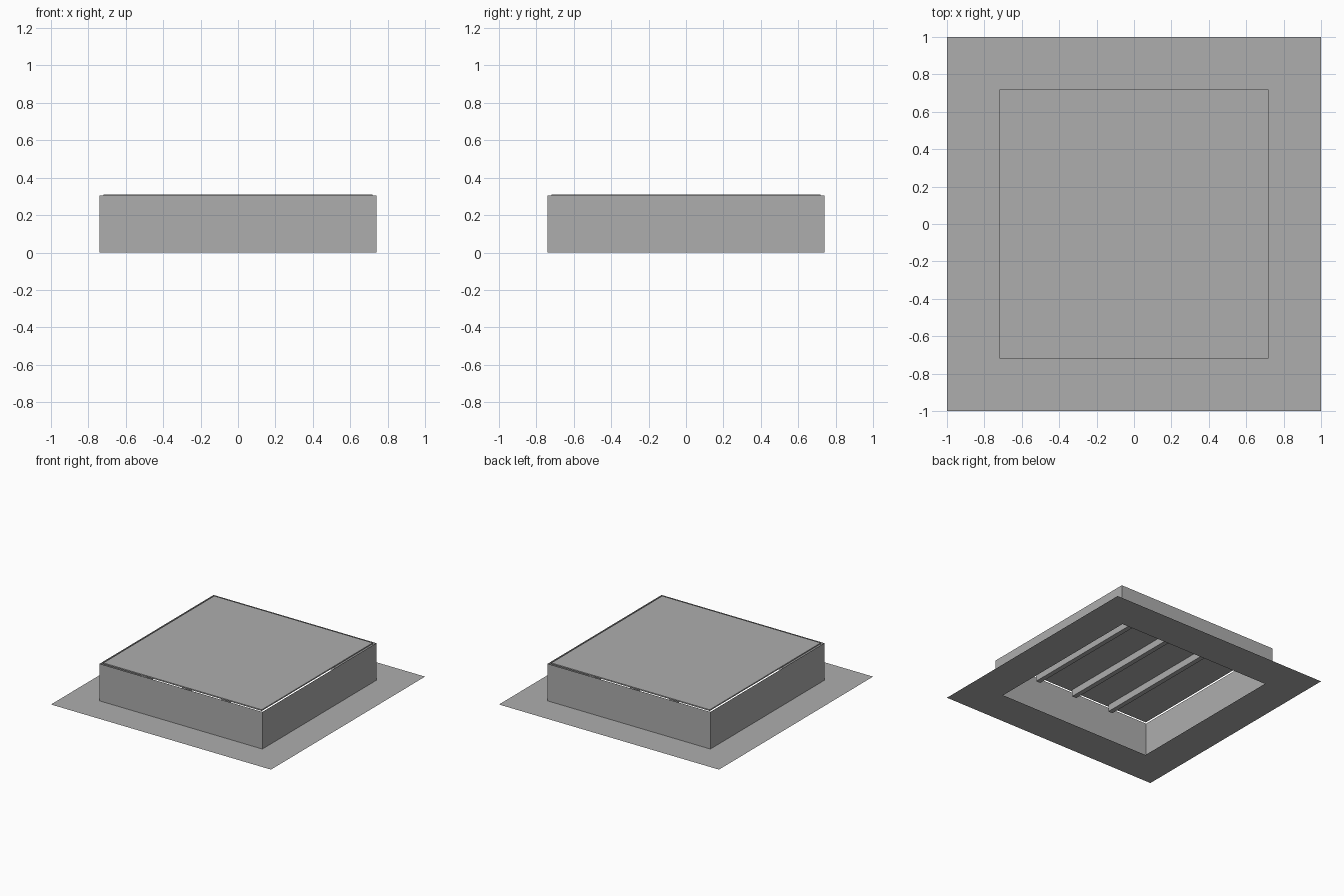
import bpy

if "Cube" in bpy.data.objects:
    bpy.data.objects.remove(bpy.data.objects["Cube"])

grey = bpy.data.materials.new("plain grey")
grey.diffuse_color = (0.42, 0.42, 0.42, 1)
grey.use_nodes = True
grey.node_tree.nodes["Principled BSDF"].inputs["Base Color"].default_value = grey.diffuse_color


def make(name, verts, faces):
    mesh = bpy.data.meshes.new(name)
    mesh.from_pydata(verts, [], faces)
    mesh.materials.append(grey)
    obj = bpy.data.objects.new(name, mesh)
    bpy.context.collection.objects.link(obj)
    return obj


def square(r, z):
    return [(-r, -r, z), (r, -r, z), (r, r, z), (-r, r, z)]


def band(name, lower, upper):
    """Four quads joining two square loops."""
    return make(name, lower + upper,
                [(i, (i + 1) % 4, (i + 1) % 4 + 4, i + 4) for i in range(4)])


def box(name, x0, x1, y0, y1, z0, z1):
    v = [(x, y, z) for z in (z0, z1) for x, y in ((x0, y0), (x1, y0), (x1, y1), (x0, y1))]
    f = [(3, 2, 1, 0), (4, 5, 6, 7)] + [(i, (i + 1) % 4, (i + 1) % 4 + 4, i + 4) for i in range(4)]
    return make(name, v, f)


# Thin ground flange with a square opening
band("flange", square(1.0, 0), square(0.70, 0))

# Sheet curb walls, open at top and bottom
band("curb_walls", square(0.74, 0), square(0.74, 0.305))

# Lid panel sitting just inside the walls
box("lid", -0.72, 0.72, -0.72, 0.72, 0.30, 0.31)

# Three stiffening ribs below the lid
for i in (-1, 0, 1):
    x = 0.355 * i
    box(f"rib_{i + 2}", x - 0.02, x + 0.02, -0.70, 0.70, 0.243, 0.30)
